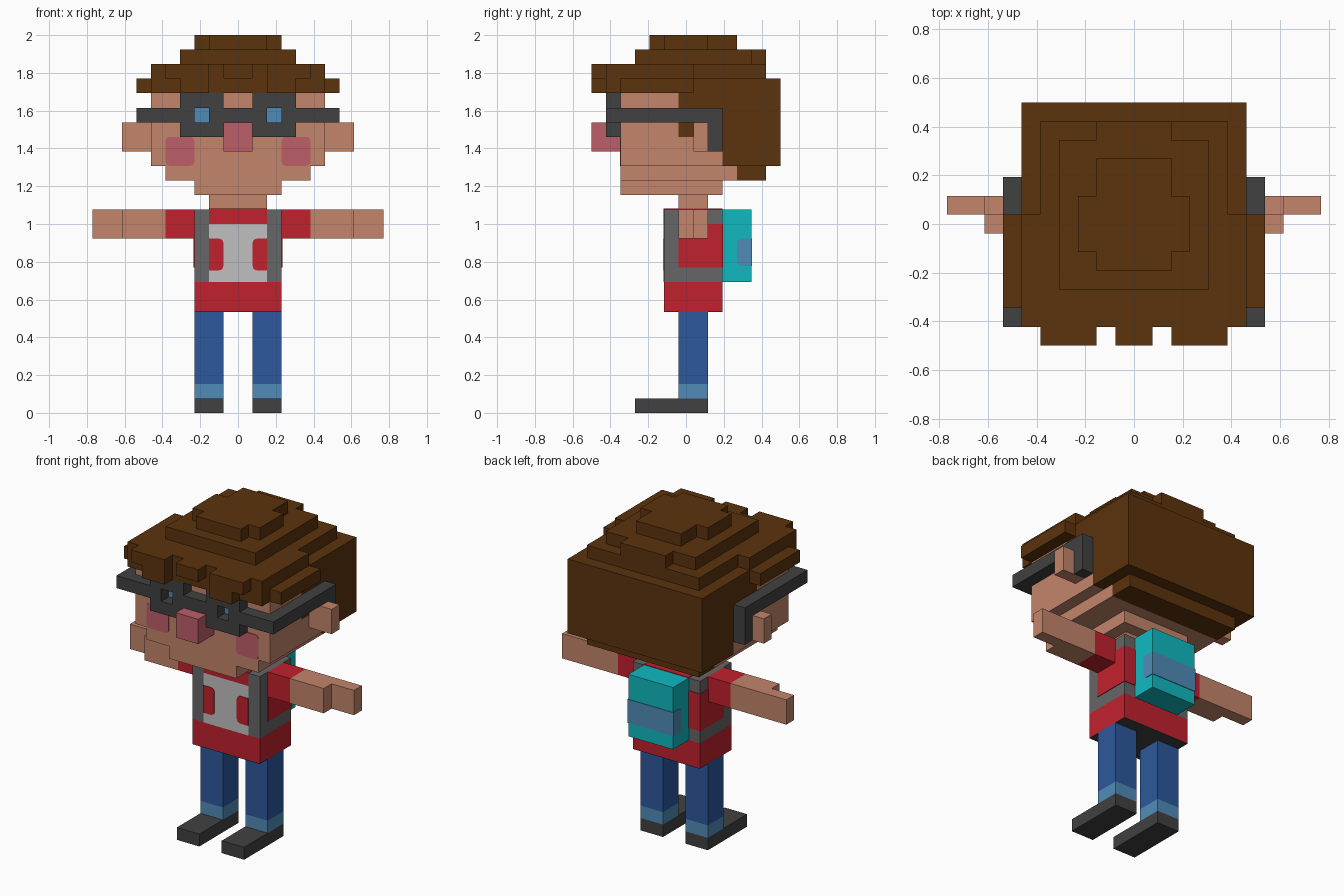
import bpy
import bmesh
from mathutils import Vector

if "Cube" in bpy.data.objects:
    bpy.data.objects.remove(bpy.data.objects["Cube"], do_unlink=True)

U = 2 / 26      # edge of one block
Y0 = 6.5        # block depth centre
T = 0.05        # thickness of painted plates, in blocks


def material(name, rgb):
    lin = [((c / 255 + 0.055) / 1.055) ** 2.4 if c > 10 else c / 255 / 12.92 for c in rgb]
    m = bpy.data.materials.new(name)
    m.use_nodes = True
    m.diffuse_color = (*lin, 1)
    bsdf = m.node_tree.nodes["Principled BSDF"]
    bsdf.inputs["Base Color"].default_value = (*lin, 1)
    bsdf.inputs["Roughness"].default_value = 0.9
    return m


HAIR = material("hair brown", (92, 51, 13))
SKIN = material("skin", (196, 133, 107))
CHARCOAL = material("charcoal", (65, 65, 65))
VEST = material("vest grey", (102, 102, 102))
PALE = material("pale grey", (192, 192, 192))
RED = material("red", (193, 33, 45))
DENIM = material("denim blue", (44, 88, 156))
SKY = material("light blue", (80, 140, 184))
TEAL = material("teal", (16, 186, 192))
PINK = material("pink", (190, 94, 104))


def blocks(name, mat, *boxes, round_axis=None, round_if=lambda p: True):
    """One object made of boxes (x0, x1, y0, y1, z0, z1) given in block units."""
    bm = bmesh.new()
    for x0, x1, y0, y1, z0, z1 in boxes:
        lo = Vector((min(x0, x1), y0 - Y0, z0)) * U
        hi = Vector((max(x0, x1), y1 - Y0, z1)) * U
        for v in bmesh.ops.create_cube(bm, size=1)["verts"]:
            v.co = Vector([lo[i] if v.co[i] < 0 else hi[i] for i in range(3)])
    if round_axis is not None:
        edges = []
        for e in bm.edges:
            d = e.verts[1].co - e.verts[0].co
            mid = (e.verts[0].co + e.verts[1].co) / 2 / U
            if abs(d[round_axis]) > 0.9 * d.length and round_if(mid):
                edges.append(e)
        bmesh.ops.bevel(bm, geom=edges, offset=0.3 * U, segments=2, profile=0.5, affect='EDGES')
    me = bpy.data.meshes.new(name)
    bm.to_mesh(me)
    bm.free()
    me.materials.append(mat)
    ob = bpy.data.objects.new(name, me)
    bpy.context.collection.objects.link(ob)
    return ob


# Legs, arms and other paired parts
for side, s in (("left", 1), ("right", -1)):
    def pair(name, mat, *boxes, **kw):
        blocks(f"{side}_{name}", mat, *[(s * b[0], s * b[1], *b[2:]) for b in boxes], **kw)

    pair("shoe", CHARCOAL, (1, 3, 3, 8, 0, 1))
    pair("trouser_cuff", SKY, (1, 3, 6, 8, 1, 2))
    pair("trouser_leg", DENIM, (1, 3, 6, 8, 2, 7))
    pair("sleeve", RED, (3, 5, 6, 8, 12, 14))
    pair("forearm", SKIN, (5, 8, 6, 8, 12, 14))
    pair("hand", SKIN, (8, 10, 7, 8, 12, 14))
    pair("ear", SKIN, (6, 8, 7, 8, 18, 20))
    pair("cheek", PINK, (3, 5, 2 - T, 2, 17, 19), round_axis=1)
    pair("eye", SKY, (2, 3, 2 - T, 2, 20, 21))
    # Shirt showing through the vest, at the side and around the back
    pair("vest_opening", RED, (3, 3 + T, 6, 9, 10, 13), (2, 3 + T, 9, 9 + T, 10, 13))
    # Red patches with rounded inner corners on the shirt front
    pair("shirt_patch", RED, (1, 2, 5 - 2 * T, 5 - T, 9.8, 12),
         round_axis=1, round_if=lambda p: abs(p.x) < 1.5)
    # Spectacle frame around a square hole, with temple and ear hook
    pair("spectacle_frame", CHARCOAL,
         (1, 4, 1, 2, 21, 22), (1, 4, 1, 2, 19, 20),
         (1, 2, 1, 2, 20, 21), (3, 4, 1, 2, 20, 21),
         (4, 7, 1, 2, 20, 21))
    pair("spectacle_temple", CHARCOAL, (6, 7, 2, 9, 20, 21), (6, 7, 8, 9, 18, 20))

blocks("spectacle_bridge", CHARCOAL, (-1, 1, 1, 2, 20, 21))

# Torso
blocks("shirt_hem", RED, (-3, 3, 5, 9, 7, 9))
blocks("torso_underside", CHARCOAL, (-3, 3, 5, 9, 7 - T, 7))
blocks("vest", VEST, (-3, 3, 5, 9, 9, 14))
blocks("shirt_front", PALE, (-2, 2, 5 - T, 5, 9, 13))
blocks("shirt_collar", RED, (-2, 2, 5 - T, 5, 13, 14), (-2, 2, 5 - T, 9, 14, 14 + T))

# Backpack with a wrapped pocket band
blocks("backpack", TEAL, (-2, 2, 9, 11, 9, 14))
blocks("backpack_pocket", SKY, (-2 - T, 2 + T, 10, 11 + T, 10.1, 12),
       round_axis=0, round_if=lambda p: p.y < 10.5 - Y0)

# Neck, head and nose
blocks("neck", SKIN, (-2, 2, 6, 8, 14, 15))
blocks("head", SKIN,
       (-3, 3, 2, 9, 15, 16),
       (-5, 5, 2, 10, 16, 17),
       (-6, 6, 2, 9, 17, 19),
       (-6, 6, 2, 6, 19, 22))
blocks("nose", PINK, (-1, 1, 0, 2, 18, 20))

# Hair: back and sides, then stepped crown layers
blocks("hair_back", HAIR,
       (-5, 5, 10, 12, 16, 17),
       (-6, 6, 9, 13, 17, 19),
       (-6, 6, 6, 13, 19, 22))
blocks("hair_crown", HAIR,
       (-6, 6, 1, 13, 22, 23), (-7, -6, 2, 7, 22, 23), (6, 7, 2, 7, 22, 23),
       (-6, 6, 1, 7, 23, 24), (-5, 5, 7, 12, 23, 24),
       (-4, 4, 3, 11, 24, 25), (-2, 2, 11, 12, 24, 25),
       (-3, 3, 5, 8, 25, 26), (-2, 2, 4, 5, 25, 26), (-2, 2, 8, 10, 25, 26))
blocks("hair_fringe", HAIR,
       (-1, 1, 0, 1, 23, 24),
       (-5, -2, 0, 1, 23, 24), (2, 5, 0, 1, 23, 24),
       (-4, -2, 0, 1, 22, 23), (2, 4, 0, 1, 22, 23))
